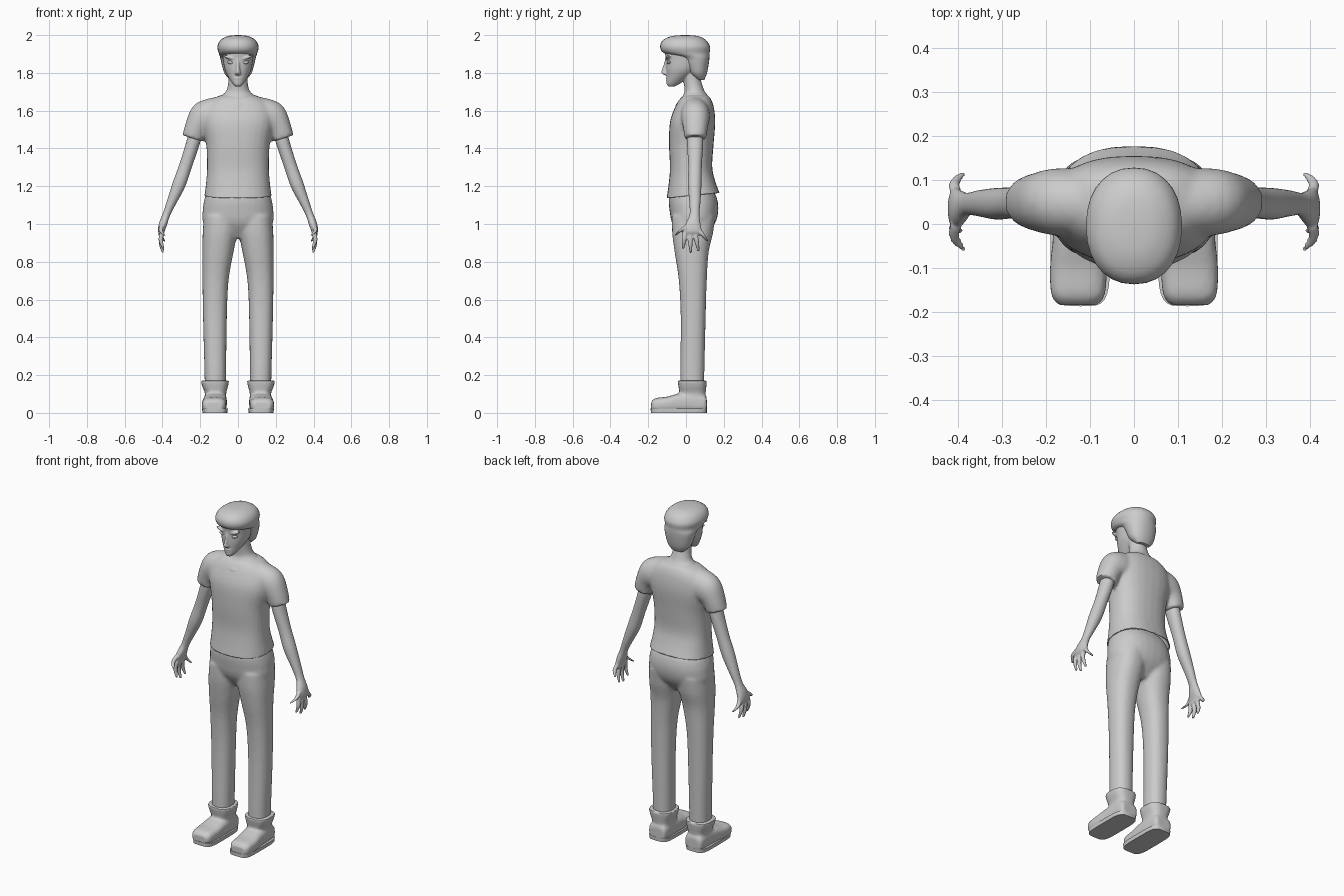
import bpy, bmesh, math
from mathutils import Vector


def spline(rings, t):
    """Catmull-Rom interpolation through the rings."""
    i = min(int(t), len(rings) - 2)
    f = t - i
    p = [rings[max(0, min(len(rings) - 1, i + k))] for k in (-1, 0, 1, 2)]
    return [0.5 * (2 * b + (c - a) * f + (2 * a - 5 * b + 4 * c - d) * f * f
                   + (3 * b - a - 3 * c + d) * f ** 3) for a, b, c, d in zip(*p)]


def loft(bm, rings, power=2.0, sides=(1,), n=28, steps=4, u=0):
    """Skin through rings (x, y, z, ra, rb, tilt about y); u=90 makes rings upright."""
    rings = [tuple(r) + (0,) * (6 - len(r)) for r in rings]
    u = math.radians(u)
    for s in sides:
        loops = []
        for k in range((len(rings) - 1) * steps + 1):
            x, y, z, ra, rb, tilt = spline(rings, k / steps)
            tilt = math.radians(tilt)
            a = Vector((math.cos(tilt), 0, math.sin(tilt))) * max(ra, .001)
            b = Vector((0, math.cos(u), math.sin(u))) * max(rb, .001)
            loop = []
            for j in range(n):
                w = 2 * math.pi * j / n
                c, d = math.cos(w), math.sin(w)
                p = Vector((x, y, z)) + a * math.copysign(abs(c) ** (2 / power), c) \
                    + b * math.copysign(abs(d) ** (2 / power), d)
                loop.append(bm.verts.new((p.x * s, p.y, p.z)))
            loops.append(loop)
        for l0, l1 in zip(loops, loops[1:]):
            for j in range(n):
                bm.faces.new((l0[j], l0[(j + 1) % n], l1[(j + 1) % n], l1[j]))
        bm.faces.new(loops[0])
        bm.faces.new(loops[-1])


def blob(bm, x, y, z, rx, ry, rz, tilt=0, sides=(1,)):
    """Ellipsoid made as a loft, tilted in the front plane."""
    t = math.radians(tilt)
    rings = []
    for k in range(9):
        w = math.pi * (k / 8 - .5)
        h, r = rx * math.sin(w), math.cos(w)
        rings.append((x + h * math.cos(t), y, z + h * math.sin(t), rz * r, ry * r, tilt + 90))
    loft(bm, rings, sides=sides, n=12, steps=1)


def finish(name, bm, voxel=0, smooth=3, cut=None):
    """Turn a bmesh into an object; optionally fuse its pieces and cut it open."""
    bmesh.ops.recalc_face_normals(bm, faces=bm.faces)
    me = bpy.data.meshes.new(name)
    bm.to_mesh(me)
    ob = bpy.data.objects.new(name, me)
    bpy.context.collection.objects.link(ob)
    if voxel:
        m = ob.modifiers.new("fuse", 'REMESH')
        m.mode, m.voxel_size = 'VOXEL', voxel
        m = ob.modifiers.new("soften", 'SMOOTH')
        m.factor, m.iterations = .5, smooth
        dg = bpy.context.evaluated_depsgraph_get()
        me = bpy.data.meshes.new_from_object(ob.evaluated_get(dg))
        ob.modifiers.clear()
        ob.data = me
        me.name = name
    if cut:
        b2 = bmesh.new()
        b2.from_mesh(me)
        bmesh.ops.bisect_plane(b2, geom=b2.verts[:] + b2.edges[:] + b2.faces[:],
                               plane_co=cut[0], plane_no=cut[1], clear_inner=True)
        b2.to_mesh(me)
        b2.free()
        m = ob.modifiers.new("cloth", 'SOLIDIFY')
        m.thickness, m.offset = .006, -1
    bm.free()
    bpy.ops.object.select_all(action='DESELECT')
    ob.select_set(True)
    bpy.context.view_layer.objects.active = ob
    bpy.ops.object.shade_smooth_by_angle(angle=math.radians(45))
    return ob


LR = (1, -1)

# Shirt: torso and sleeves fused, open at the hem
bm = bmesh.new()
loft(bm, [(0, .042, 1.09, .182, .15), (0, .042, 1.14, .179, .144), (0, .033, 1.22, .169, .124),
          (0, .027, 1.30, .164, .112), (0, .028, 1.42, .168, .118), (0, .035, 1.54, .19, .12),
          (0, .045, 1.62, .175, .102), (0, .05, 1.665, .13, .08), (0, .055, 1.685, .08, .055)], 2.4)
loft(bm, [(.08, .045, 1.58, .098, .08, 78), (.17, .05, 1.565, .09, .077, 55),
          (.215, .05, 1.52, .064, .067, 25), (.24, .05, 1.453, .057, .057, 18)], 2.1, LR)
finish("shirt", bm, .01, 4, ((0, -.10, 1.138), (0, -.1, 1)))

# Trousers: hips and two legs
bm = bmesh.new()
loft(bm, [(0, .035, .925, .06, .06), (0, .04, 1.0, .178, .112), (0, .042, 1.07, .187, .129),
          (0, .036, 1.14, .176, .127), (0, .03, 1.20, .155, .10)], 2.3)
loft(bm, [(.12, .033, .12, .056, .063), (.12, .033, .2, .057, .064), (.122, .038, .5, .063, .066),
          (.119, .036, .7, .069, .074), (.106, .03, .85, .082, .09), (.096, .035, .95, .091, .108),
          (.09, .04, 1.04, .09, .115)], 2.3, LR)
finish("trousers", bm, .01, 4)

# Boots: foot and flared cuff
bm = bmesh.new()
loft(bm, [(.12, .033, .02, .055, .065), (.12, .035, .06, .058, .068), (.119, .035, .105, .057, .069),
          (.121, .034, .14, .068, .074), (.122, .033, .172, .075, .078)], 2.8, LR)
loft(bm, [(.12, .11, .045, .045, .035), (.12, .095, .05, .056, .047), (.12, .03, .055, .061, .053),
          (.122, -.04, .052, .063, .05), (.126, -.10, .044, .065, .042),
          (.127, -.16, .041, .061, .037), (.127, -.184, .036, .045, .024)], 3, LR, u=90)
finish("boots", bm, .008, 2)
bm = bmesh.new()
loft(bm, [(.122, -.038, 0, .066, .148), (.122, -.038, .022, .068, .149)], 4.5, LR, steps=1)
finish("soles", bm)

# Arms with hands and splayed fingers
bm = bmesh.new()
loft(bm, [(.222, .048, 1.50, .036, .042, 15), (.238, .048, 1.43, .036, .043, 18),
          (.277, .048, 1.31, .034, .036, 20), (.312, .046, 1.21, .035, .036, 22),
          (.35, .047, 1.12, .026, .030, 22), (.379, .045, 1.05, .020, .026, 18),
          (.397, .037, 1.0, .022, .04, 8), (.406, .035, .96, .017, .049), (.402, .035, .94, .010, .042)],
     2.1, LR)
for y0, z0, y1, z1, x1 in ((-.005, .955, -.015, .868, .395), (.022, .95, .025, .846, .397),
                           (.048, .955, .066, .856, .396), (.07, .968, .115, .907, .388),
                           (0, .99, -.06, .937, .385)):
    loft(bm, [(.404, y0, z0, .013, .013), (.408, (y0 + y1) / 2, (z0 + z1) / 2, .012, .012),
              (x1, y1, z1, .006, .006)], 2, LR, n=10)
finish("arms", bm, .005, 2)

# Head: neck, face, nose, brows, lips
bm = bmesh.new()
loft(bm, [(0, .04, 1.57, .09, .08), (0, .041, 1.62, .105, .098), (0, .047, 1.655, .112, .084),
          (0, .05, 1.68, .088, .066), (0, .045, 1.705, .062, .053), (0, .035, 1.75, .051, .047),
          (0, .025, 1.81, .05, .045)])
loft(bm, [(0, -.077, 1.728, .015, .016), (0, -.068, 1.742, .028, .035), (0, -.042, 1.78, .053, .06),
          (0, -.02, 1.82, .071, .086), (0, -.01, 1.87, .079, .097), (0, -.01, 1.92, .082, .10),
          (0, -.005, 1.96, .065, .08)], 2.1)
loft(bm, [(0, -.098, 1.875, .009, .012), (0, -.106, 1.84, .009, .014), (0, -.113, 1.808, .012, .018),
          (0, -.11, 1.797, .017, .018), (0, -.102, 1.788, .012, .012)], n=12)
blob(bm, .042, -.094, 1.88, .036, .014, .009, 16, LR)
blob(bm, 0, -.097, 1.772, .022, .011, .005)
blob(bm, 0, -.095, 1.76, .018, .011, .006)
finish("head", bm, .005, 2)

# Eyes
bm = bmesh.new()
blob(bm, .038, -.09, 1.855, .02, .012, .009, 10, LR)
finish("eyes", bm)

# Hair: swept-forward top, tapering to the nape
bm = bmesh.new()
loft(bm, [(0, .078, 1.762, .04, .018), (0, .064, 1.795, .07, .046), (0, .056, 1.845, .086, .064),
          (0, .046, 1.88, .094, .078), (0, .004, 1.905, .102, .121), (0, -.005, 1.94, .109, .132),
          (0, -.008, 1.975, .091, .112), (0, -.005, 1.995, .052, .068), (0, -.003, 2.0, .008, .01)], 2.2)
finish("hair", bm)
